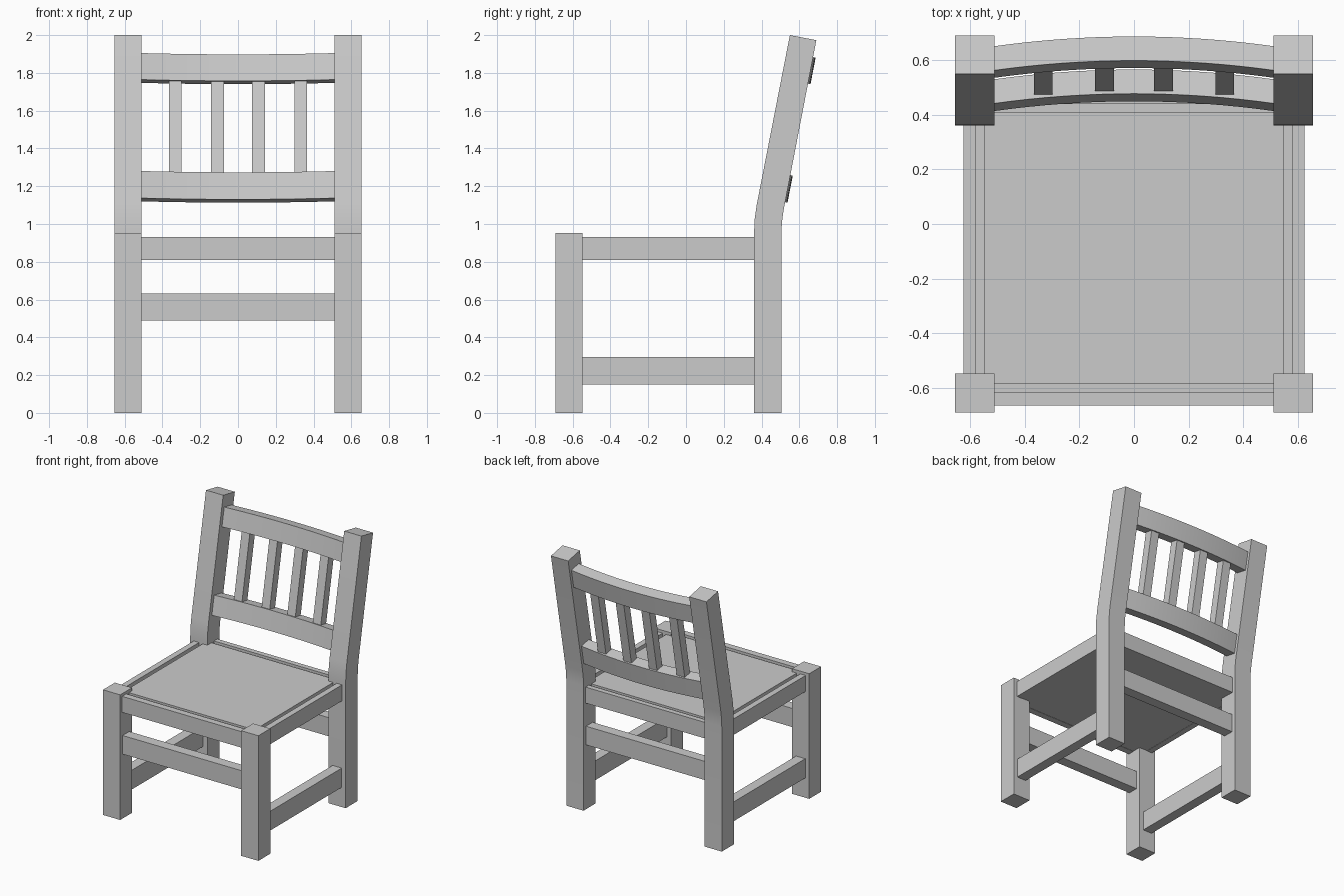
import bpy, math
from mathutils import Matrix

if "Cube" in bpy.data.objects:
    bpy.data.objects.remove(bpy.data.objects["Cube"])

TILT = math.atan(0.194)
# frame of the reclined back: y = depth, z = along the posts
BACK = Matrix.Translation((0, 0.374, 1.10)) @ Matrix.Rotation(-TILT, 4, 'X')


def add_mesh(name, verts, faces, matrix=None, smooth=False):
    me = bpy.data.meshes.new(name)
    me.from_pydata(verts, [], faces)
    me.update()
    ob = bpy.data.objects.new(name, me)
    bpy.context.collection.objects.link(ob)
    if matrix is not None:
        ob.matrix_world = matrix
    if smooth:
        bpy.ops.object.select_all(action='DESELECT')
        ob.select_set(True)
        bpy.context.view_layer.objects.active = ob
        bpy.ops.object.shade_smooth_by_angle(angle=math.radians(30))
    return ob


def loft(name, rings, matrix=None, smooth=False):
    """Closed solid from a row of equal cross-sections."""
    n = len(rings[0])
    verts = [p for r in rings for p in r]
    faces = [tuple(reversed(range(n))),
             tuple(range((len(rings) - 1) * n, len(rings) * n))]
    for i in range(len(rings) - 1):
        for j in range(n):
            k = (j + 1) % n
            faces.append((i * n + j, i * n + k, (i + 1) * n + k, (i + 1) * n + j))
    return add_mesh(name, verts, faces, matrix, smooth)


def box(name, x, y, z, matrix=None):
    rings = [[(a, y[0], z[0]), (a, y[1], z[0]), (a, y[1], z[1]), (a, y[0], z[1])] for a in x]
    return loft(name, rings, matrix)


def bow(x):
    """Depth of the curved rails' front face."""
    return 0.032 + 0.036 * (1 - (x / 0.51) ** 2)


def curved_rail(name, z0, z1, segs=16):
    rings = []
    for i in range(segs + 1):
        x = -0.515 + 1.03 * i / segs
        y = bow(x)
        rings.append([(x, y, z0), (x, y + 0.09, z0), (x, y + 0.09, z1), (x, y, z1)])
    loft(name, rings, BACK, smooth=True)


# back leg profile (y, z), bent above the seat
leg_profile = [(0.36, 0), (0.505, 0), (0.505, 0.95), (0.508, 1.01), (0.516, 1.07),
               (0.69, 1.973), (0.55, 2.0), (0.374, 1.10), (0.364, 1.03), (0.36, 0.95)]

for side, s in (("left", -1), ("right", 1)):
    def span(a, b):
        return sorted((s * a, s * b))
    # legs
    box("front_leg_" + side, span(0.51, 0.655), (-0.69, -0.547), (0, 0.953))
    loft("back_leg_" + side, [[(x, y, z) for y, z in leg_profile] for x in span(0.51, 0.655)],
         smooth=True)
    # side seat rail and low stretcher
    box("side_rail_" + side, span(0.58, 0.625), (-0.555, 0.37), (0.81, 0.932))
    box("side_stretcher_" + side, span(0.545, 0.622), (-0.555, 0.37), (0.15, 0.297))
    # back slats
    for label, c in (("inner", 0.108), ("outer", 0.332)):
        y = bow(c) + 0.012
        box(f"{label}_slat_{side}", span(c - 0.034, c + 0.034), (y, y + 0.065), (0.185, 0.69), BACK)

# front and back seat rails and stretchers
W = (-0.515, 0.515)
box("front_rail", W, (-0.665, -0.615), (0.81, 0.932))
box("back_rail", W, (0.44, 0.48), (0.81, 0.932))
box("front_stretcher", W, (-0.66, -0.58), (0.49, 0.632))
box("back_stretcher", W, (0.395, 0.475), (0.49, 0.632))

# seat panel on a base that leaves a shallow groove along the rails
box("seat_base", (-0.585, 0.585), (-0.62, 0.445), (0.812, 0.895))
box("seat", (-0.55, 0.55), (-0.585, 0.41), (0.89, 0.93))

# curved back rails
curved_rail("lower_back_rail", 0.044, 0.190)
curved_rail("top_back_rail", 0.683, 0.826)
